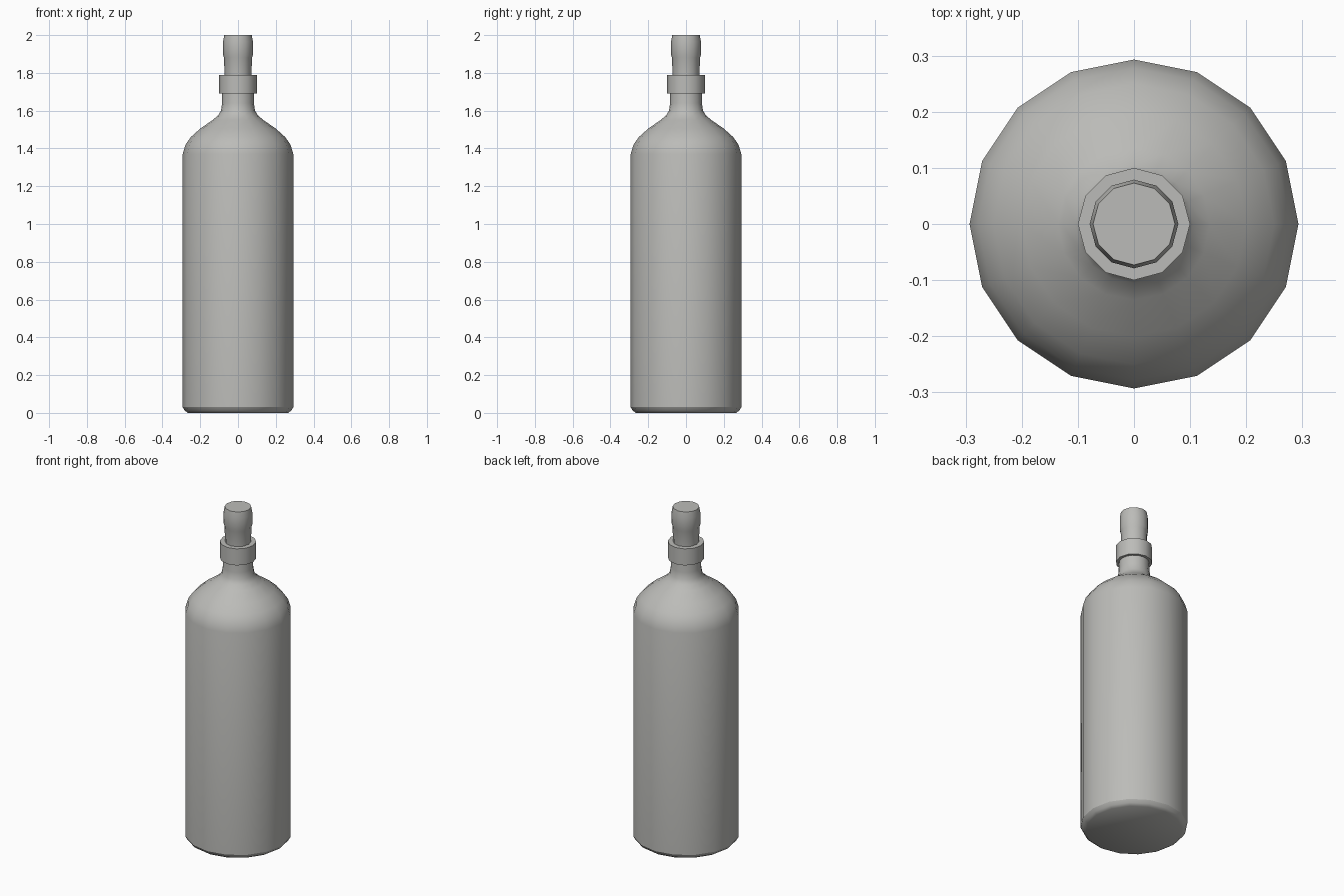
import bpy, bmesh
from math import cos, sin, tau

old = bpy.data.objects.get("Cube")
if old:
    bpy.data.objects.remove(old, do_unlink=True)

grey = bpy.data.materials.new("warm_grey")
grey.use_nodes = True
colour = (0.5, 0.5, 0.48, 1)
grey.diffuse_color = colour
grey.node_tree.nodes["Principled BSDF"].inputs["Base Color"].default_value = colour


def lathe(name, profile, sides, sharp=()):
    """Turn a (radius, height) profile, capped at both ends; sharp lists creased rings."""
    bm = bmesh.new()
    rings = [[bm.verts.new((r * cos(tau * i / sides), r * sin(tau * i / sides), z))
              for i in range(sides)] for r, z in profile]
    for low, high in zip(rings, rings[1:]):
        for i in range(sides):
            j = (i + 1) % sides
            bm.faces.new((low[i], low[j], high[j], high[i]))
    bm.faces.new(rings[0][::-1])
    bm.faces.new(rings[-1])
    for face in bm.faces:
        face.smooth = True
    for k in sharp:
        ring = rings[k]
        for i in range(sides):
            bm.edges.get((ring[i], ring[(i + 1) % sides])).smooth = False
    mesh = bpy.data.meshes.new(name)
    bm.to_mesh(mesh)
    bm.free()
    mesh.materials.append(grey)
    obj = bpy.data.objects.new(name, mesh)
    bpy.context.collection.objects.link(obj)
    return obj


# Bottle: bevelled foot, straight wall, rounded shoulder, flared neck
lathe("bottle_body", [
    (0.265, 0), (0.282, 0.012), (0.293, 0.03), (0.293, 1.37), (0.278, 1.42),
    (0.25, 1.46), (0.2, 1.505), (0.135, 1.55), (0.105, 1.575),
    (0.09, 1.6), (0.084, 1.64), (0.083, 1.75)], 16, sharp=(2, 11))

# Collar round the mouth
lathe("neck_collar", [(0.1, 1.69), (0.1, 1.79)], 12, sharp=(0, 1))

# Stopper with a slightly wider head
lathe("stopper", [
    (0.071, 1.77), (0.074, 1.88), (0.079, 1.895), (0.079, 1.965), (0.073, 2.0)],
    12, sharp=(0, 4))
